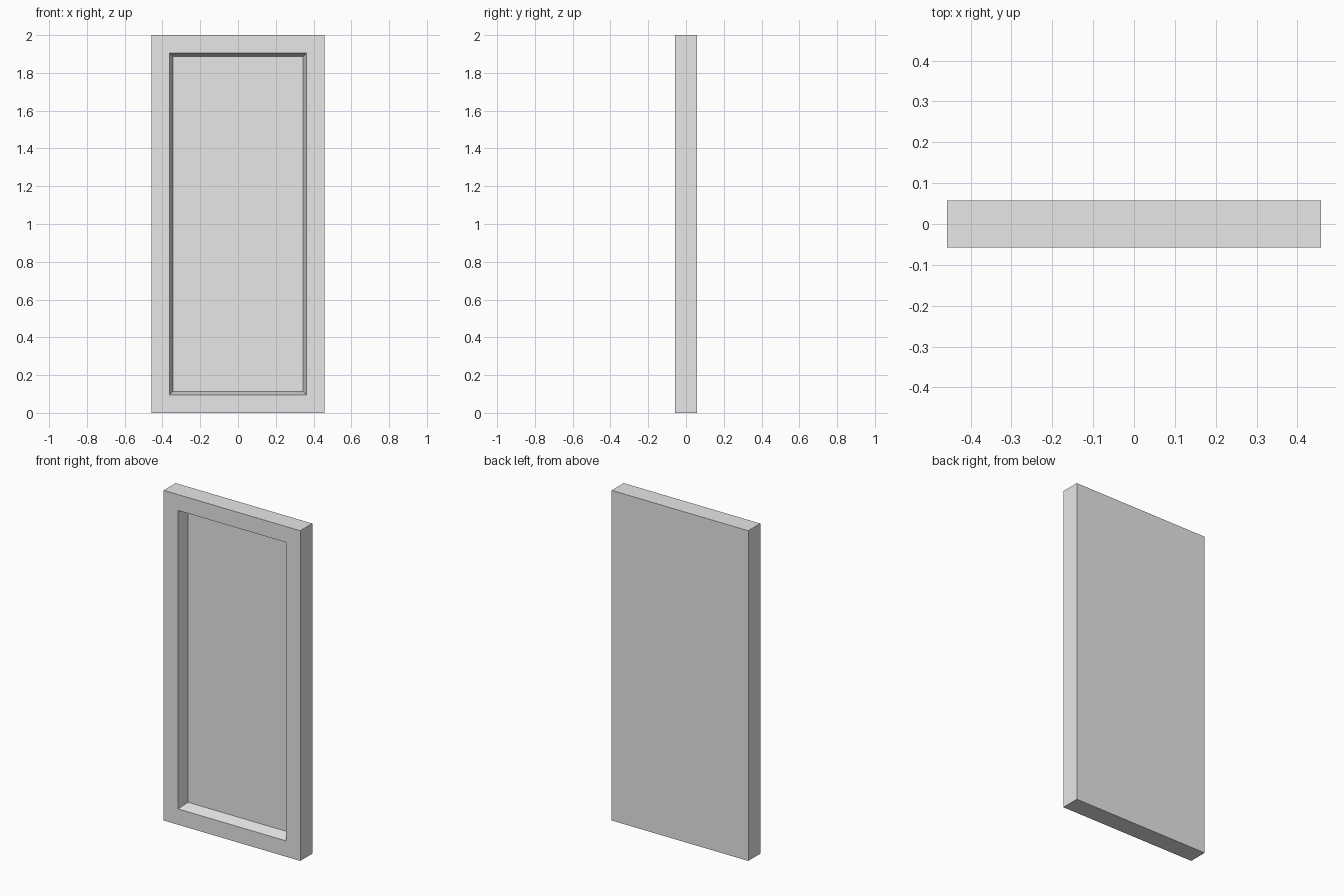
import bpy
import bmesh
from mathutils import Vector

WIDTH, DEPTH, HEIGHT = 0.915, 0.115, 2.0
BORDER, BEVEL, RECESS = 0.096, 0.018, 0.07

if "Cube" in bpy.data.objects:
    bpy.data.objects.remove(bpy.data.objects["Cube"], do_unlink=True)

# Plain grey material
grey = bpy.data.materials.new("light_grey")
grey.use_nodes = True
colour = (0.8, 0.8, 0.8, 1.0)
grey.diffuse_color = colour
grey.node_tree.nodes["Principled BSDF"].inputs["Base Color"].default_value = colour

# Solid slab standing on the floor
bm = bmesh.new()
bmesh.ops.create_cube(bm, size=1)
bmesh.ops.scale(bm, vec=(WIDTH, DEPTH, HEIGHT), verts=bm.verts)
bmesh.ops.translate(bm, vec=(0, 0, HEIGHT / 2), verts=bm.verts)
bm.normal_update()

# Front border, then a recessed panel with slightly sloping sides
front = min(bm.faces, key=lambda f: f.normal.y)
bmesh.ops.inset_region(bm, faces=[front], thickness=BORDER, use_even_offset=True)
bmesh.ops.inset_region(bm, faces=[front], thickness=BEVEL, use_even_offset=True)
bmesh.ops.translate(bm, vec=Vector((0, RECESS, 0)), verts=front.verts)
bmesh.ops.recalc_face_normals(bm, faces=bm.faces)

mesh = bpy.data.meshes.new("framed_panel")
bm.to_mesh(mesh)
bm.free()
mesh.materials.append(grey)
panel = bpy.data.objects.new("framed_panel", mesh)
bpy.context.collection.objects.link(panel)
